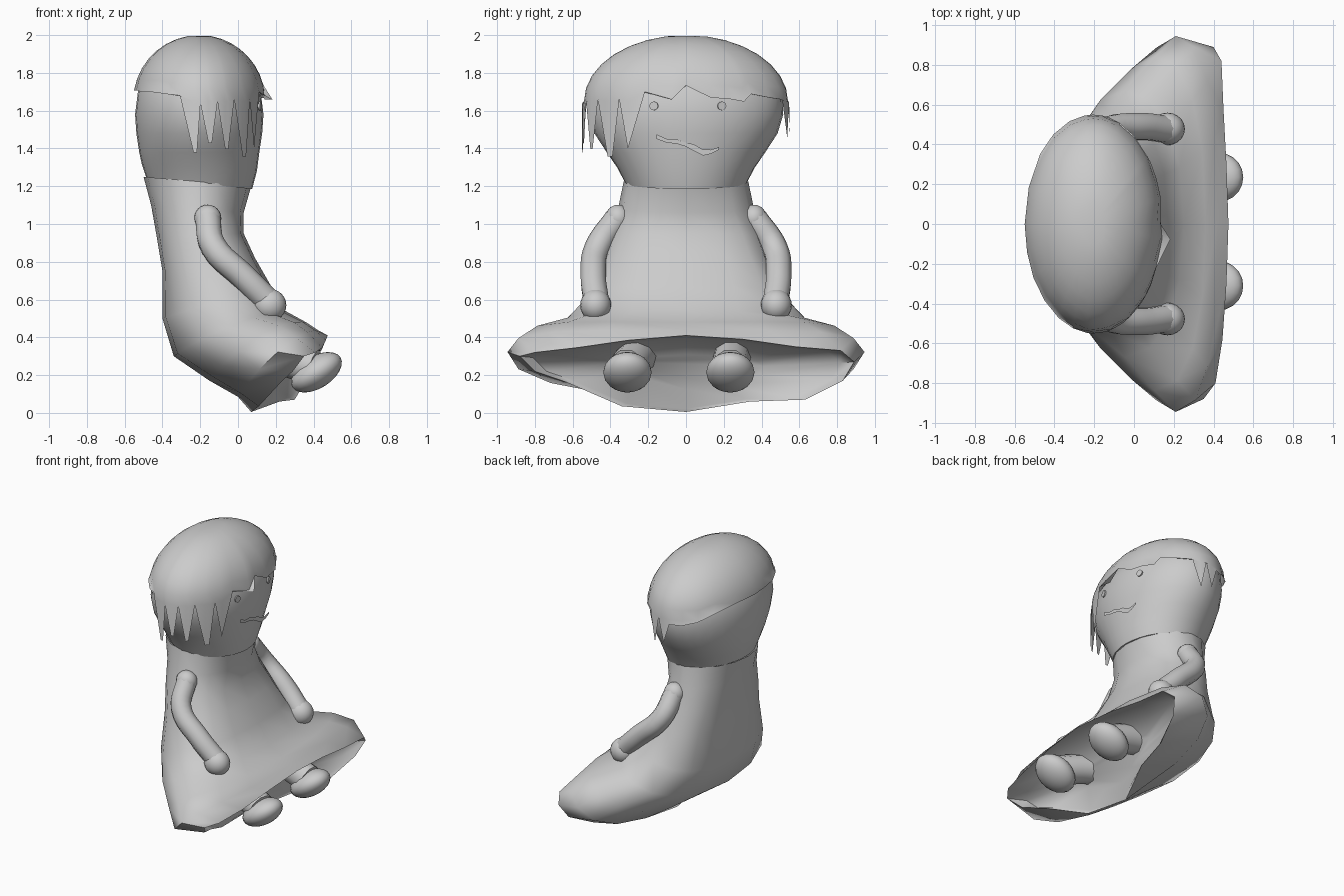
import bpy, bmesh, math
from mathutils import Vector

cube = bpy.data.objects.get("Cube")
if cube:
    bpy.data.objects.remove(cube, do_unlink=True)

grey = bpy.data.materials.new("plain_grey")
grey.use_nodes = True
colour = (0.6, 0.6, 0.6, 1)
grey.diffuse_color = colour
grey.node_tree.nodes["Principled BSDF"].inputs["Base Color"].default_value = colour


def finish(obj, angle=50):
    obj.data.materials.clear()
    obj.data.materials.append(grey)
    bpy.ops.object.select_all(action="DESELECT")
    obj.select_set(True)
    bpy.context.view_layer.objects.active = obj
    bpy.ops.object.shade_smooth_by_angle(angle=math.radians(angle))
    return obj


def mesh_object(name, bm, angle=50):
    bmesh.ops.recalc_face_normals(bm, faces=bm.faces)
    mesh = bpy.data.meshes.new(name)
    bm.to_mesh(mesh)
    bm.free()
    obj = bpy.data.objects.new(name, mesh)
    bpy.context.collection.objects.link(obj)
    return finish(obj, angle)


def loft(name, rings, cap_start=False, cap_end=False, angle=50):
    """Skin a list of closed rings that have equal point counts."""
    bm = bmesh.new()
    rows = [[bm.verts.new(p) for p in ring] for ring in rings]
    n = len(rows[0])
    for a, b in zip(rows, rows[1:]):
        for i in range(n):
            j = (i + 1) % n
            bm.faces.new((a[i], a[j], b[j], b[i]))
    if cap_start:
        bm.faces.new(rows[0])
    if cap_end:
        bm.faces.new(rows[-1])
    return mesh_object(name, bm, angle)


def tilted_ring(back, front, half_width, power=1.0, lift=0.0, n=16):
    """Oval between a back and a front (x, z) point; a low power squares it, lift raises its sides."""
    ring = []
    for i in range(n):
        c, s = math.cos(math.tau * i / n), math.sin(math.tau * i / n)
        k = (1 + math.copysign(abs(c) ** power, c)) / 2
        ring.append(Vector((back[0] + (front[0] - back[0]) * k,
                            half_width * math.copysign(abs(s) ** power, s),
                            back[1] + (front[1] - back[1]) * k + lift * s * s)))
    return ring


def ball(name, centre, size, tilt=0):
    bpy.ops.mesh.primitive_uv_sphere_add(segments=20, ring_count=12, location=centre,
                                         rotation=(0, tilt, 0))
    obj = bpy.context.object
    obj.name, obj.scale = name, size
    return finish(obj, 80)


def tube(name, points, radius):
    curve = bpy.data.curves.new(name, "CURVE")
    curve.dimensions = "3D"
    curve.bevel_depth, curve.bevel_resolution, curve.resolution_u = radius, 3, 5
    curve.use_fill_caps = True
    spline = curve.splines.new("BEZIER")
    spline.bezier_points.add(len(points) - 1)
    for bp, p in zip(spline.bezier_points, points):
        bp.co = p
        bp.handle_left_type = bp.handle_right_type = "AUTO"
    obj = bpy.data.objects.new(name, curve)
    bpy.context.collection.objects.link(obj)
    bpy.ops.object.select_all(action="DESELECT")
    obj.select_set(True)
    bpy.context.view_layer.objects.active = obj
    bpy.ops.object.convert(target="MESH")
    return finish(bpy.context.object)


# Dress: torso rings swelling into a wide skirt, its uneven hem facing forward and down
rim = [Vector(p) for p in [
    (.475, 0, .41), (.465, .3, .39), (.45, .58, .35), (.44, .82, .33), (.4, .89, .27),
    (.36, .83, .17), (.3, .63, .07), (.22, .34, .06), (.07, 0, .005),
    (.11, -.34, .035), (.23, -.64, .165), (.29, -.8, .22), (.35, -.88, .3),
    (.41, -.8, .32), (.445, -.58, .345), (.465, -.3, .385)]]
# The underside is recessed behind the hem, most deeply at the top
middle = Vector((.27, 0, .21))
inner = [p.lerp(middle, .08) - Vector((.34 * p.z, 0, 0)) for p in rim]
core = [p.lerp(Vector((.12, 0, .23)), .5) for p in inner]
loft("dress", [
    tilted_ring((-.5, 1.25), (.07, 1.2), .33),
    tilted_ring((-.46, 1.1), (.03, 1.06), .36),
    tilted_ring((-.43, .93), (.03, .95), .4, .85),
    tilted_ring((-.4, .75), (.09, .82), .45, .75),
    tilted_ring((-.4, .5), (.17, .68), .54, .8),
    tilted_ring((-.34, .3), (.25, .54), .67, .9, .04),
    tilted_ring((-.15, .17), (.36, .48), .84, .85, .08),
    tilted_ring((0, .085), (.42, .44), .945, .8, .06),
    rim, inner, core], cap_end=True, angle=60)

# Head
CX = -.205


def oval(z, rx, ry, tilt=0, n=32):
    angles = [math.tau * i / n for i in range(n)]
    return [(CX + rx * math.cos(t), ry * math.sin(t), z - tilt * math.cos(t)) for t in angles]


loft("head", [oval(1.215, .28, .32, .03), oval(1.3, .305, .365, .02), oval(1.38, .318, .42),
              oval(1.48, .333, .485), oval(1.58, .34, .515), oval(1.7, .325, .51),
              oval(1.84, .25, .4), oval(1.94, .12, .2)], True, True, 60)

# Hair cap: columns running from the crown to a jagged edge of (degrees, height)
edge = [(-180, 1.71), (-165, 1.71), (-150, 1.7), (-135, 1.7), (-120, 1.69), (-107, 1.68),
        (-95, 1.38), (-92, 1.38), (-89, 1.64), (-82, 1.43), (-79, 1.43), (-74, 1.65),
        (-67, 1.4), (-64, 1.4), (-58, 1.66), (-49, 1.36), (-45, 1.36), (-40, 1.66),
        (-34, 1.4), (-24, 1.7), (-8, 1.66), (0, 1.735), (14, 1.67), (24, 1.665), (34, 1.65),
        (39, 1.69), (54, 1.67), (68, 1.66), (77, 1.46), (83, 1.65), (90, 1.48), (97, 1.62),
        (110, 1.62), (125, 1.64), (140, 1.68), (160, 1.71)]
MID, RISE, STEPS = 1.65, .35, 8
columns = []
for deg, low in edge:
    t = math.radians(deg)
    top_z = max(low, MID)
    end = math.acos((top_z - MID) / RISE)
    column = []
    for s in range(1, STEPS + 1):
        a = end * s / STEPS
        column.append((CX + .35 * math.sin(a) * math.cos(t), .54 * math.sin(a) * math.sin(t),
                       MID + RISE * math.cos(a)))
    flick = 1.12 if deg == -8 else 1.0
    column.append((CX + .35 * flick * math.sin(end) * math.cos(t),
                   .55 * math.sin(end) * math.sin(t), low - .002))
    columns.append(column)
loft("hair", [list(row) for row in zip(*columns)], cap_start=True, angle=60)

# Eyes
for side, y in (("right", -.17), ("left", .19)):
    x = CX + .336 * math.sqrt(1 - (y / .515) ** 2)
    bpy.ops.mesh.primitive_cylinder_add(vertices=16, radius=.023, depth=.009,
                                        location=(x + .004, y, 1.625),
                                        rotation=(0, math.pi / 2, math.atan2(y, .75)))
    bpy.context.object.name = side + "_eye"
    finish(bpy.context.object, 30)

# Mouth: a thin wavy ribbon standing just off the face
bm = bmesh.new()
wave = [(-.155, 1.462, .012), (-.1, 1.44, .01), (-.05, 1.437, .012), (0, 1.42, .01),
        (.04, 1.405, .018), (.09, 1.378, .016), (.13, 1.382, .011), (.175, 1.4, .007)]
pairs = [(bm.verts.new((.128, y, z + h)), bm.verts.new((.128, y, z - h))) for y, z, h in wave]
for (a, b), (c, d) in zip(pairs, pairs[1:]):
    bm.faces.new((a, b, d, c))
mesh_object("mouth", bm)

# Arms with shoulder and hand
for side, s in (("right", -1), ("left", 1)):
    path = [(-.16, s * .36, 1.03), (-.13, s * .465, .88), (.03, s * .49, .72), (.16, s * .475, .59)]
    tube(side + "_arm", path, .07)
    ball(side + "_shoulder", path[0], (.072, .068, .072))
    ball(side + "_hand", (.168, s * .478, .57), (.088, .082, .086))

# Legs and feet poking out from under the hem
for side, y, inner_y in (("right", -.31, -.23), ("left", .235, .25)):
    tube(side + "_leg", [(.4, y, .24), (.25, (y + inner_y) / 2, .29), (.1, inner_y, .32)], .1)
    ball(side + "_foot", (.415, y, .215), (.15, .128, .085), math.radians(-32))
